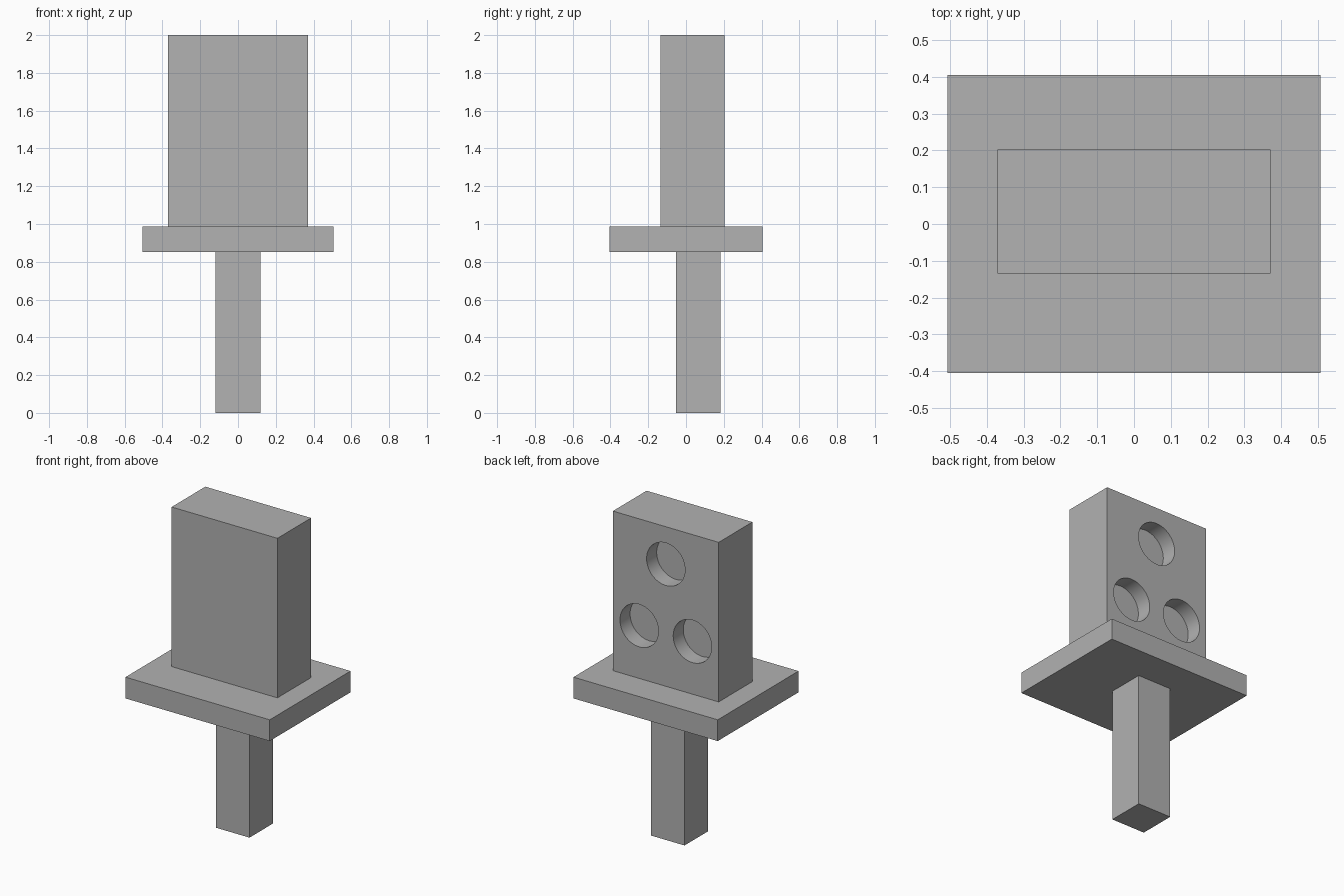
import bpy
import bmesh
import math
from mathutils import Matrix, Vector

default = bpy.data.objects.get("Cube")
if default:
    bpy.data.objects.remove(default, do_unlink=True)

# Single flat colour
grey = bpy.data.materials.new("mid grey")
grey.use_nodes = True
colour = (0.445, 0.445, 0.445, 1)
grey.diffuse_color = colour
for node in grey.node_tree.nodes:
    if node.type == 'BSDF_PRINCIPLED':
        node.inputs["Base Color"].default_value = colour


def make_object(name, bm):
    mesh = bpy.data.meshes.new(name)
    bm.to_mesh(mesh)
    bm.free()
    mesh.materials.append(grey)
    obj = bpy.data.objects.new(name, mesh)
    bpy.context.collection.objects.link(obj)
    return obj


def box(name, low, high):
    low, high = Vector(low), Vector(high)
    bm = bmesh.new()
    bmesh.ops.create_cube(bm, size=1, matrix=Matrix.Translation((low + high) / 2)
                          @ Matrix.Diagonal((high - low).to_4d()))
    return make_object(name, bm)


U = 0.1351                      # plate thickness, the design unit
PLATE_BOTTOM = 2 - 8.5 * U
PLATE_TOP = PLATE_BOTTOM + U
BACK = 1.5 * U                  # back face of the body

# Post, plate and upright body
box("post", (-0.118, -0.053, 0), (0.118, 0.183, PLATE_BOTTOM))
box("plate", (-3.75 * U, -3 * U, PLATE_BOTTOM), (3.75 * U, 3 * U, PLATE_TOP))
body = box("body", (-2.75 * U, BACK - 2.5 * U, PLATE_TOP), (2.75 * U, BACK, 2))

# Three blind round holes in the back face
HOLE_DEPTH = 0.75 * U
bm = bmesh.new()
for x, z in ((0, 1.762), (0.187, 1.322), (-0.187, 1.322)):
    bmesh.ops.create_cone(
        bm, cap_ends=True, segments=64, radius1=U, radius2=U, depth=2 * HOLE_DEPTH,
        matrix=Matrix.Translation((x, BACK, z)) @ Matrix.Rotation(math.pi / 2, 4, 'X'))
cutter = make_object("hole_cutter", bm)
cutter.hide_render = True

cut = body.modifiers.new("holes", 'BOOLEAN')
cut.operation = 'DIFFERENCE'
cut.solver = 'EXACT'
cut.object = cutter

# Apply the cut and smooth the hole walls
bpy.ops.object.select_all(action='DESELECT')
body.select_set(True)
bpy.context.view_layer.objects.active = body
bpy.ops.object.modifier_apply(modifier=cut.name)
bpy.data.objects.remove(cutter, do_unlink=True)
bpy.ops.object.shade_smooth_by_angle(angle=math.radians(30))
